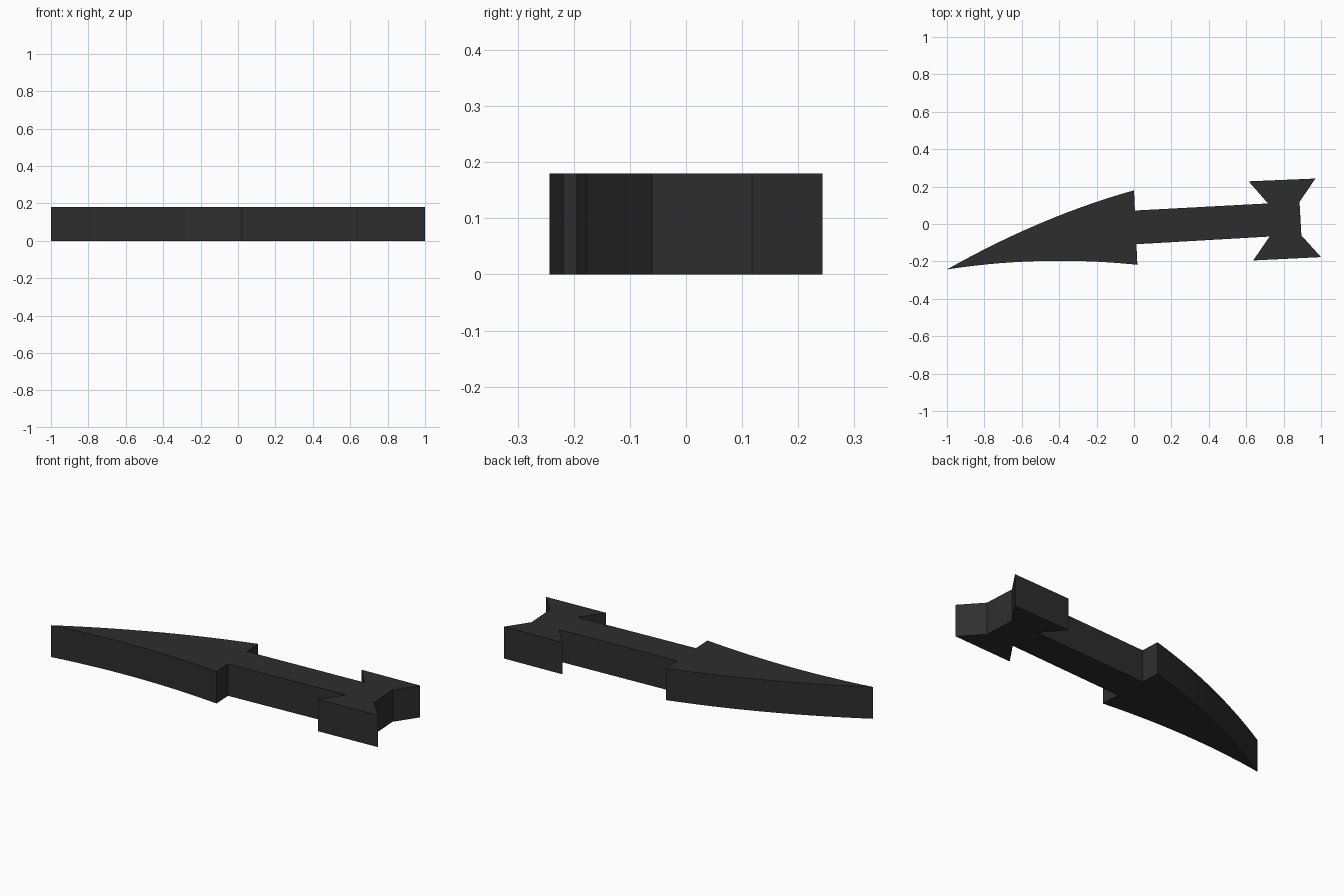
import bpy, bmesh
from mathutils import Vector

if "Cube" in bpy.data.objects:
    bpy.data.objects.remove(bpy.data.objects["Cube"])

HEIGHT = 0.18
STEPS = 14


def bezier(a, c, b):
    """Points of a quadratic curve from a to b, bowed towards c."""
    a, c, b = Vector(a), Vector(c), Vector(b)
    ts = [i / STEPS for i in range(STEPS + 1)]
    return [a * (1 - t) ** 2 + c * 2 * t * (1 - t) + b * t * t for t in ts]


# Curved blade-like head, from the tip out to the two barbs
tip = (-1.0, -0.243)
lower = bezier(tip, (-0.5, -0.165), (0.018, -0.218))
upper = bezier((0.0, 0.18), (-0.5, 0.04), tip)[:-1]

# Shaft and notched tail, counter-clockwise from the lower barb
tail = [(0.013, -0.108), (0.725, -0.067), (0.637, -0.195), (1.0, -0.177),
        (0.895, -0.061), (0.885, 0.118), (0.97, 0.243), (0.613, 0.228),
        (0.716, 0.11), (0.005, 0.072)]
outline = lower + [Vector(p) for p in tail] + upper

# Extrude the outline into a solid slab
bm = bmesh.new()
base = bm.faces.new([bm.verts.new((p.x, p.y, 0)) for p in outline])
top = bmesh.ops.extrude_face_region(bm, geom=[base], use_keep_orig=True)
bmesh.ops.translate(bm, vec=(0, 0, HEIGHT),
                    verts=[v for v in top["geom"] if isinstance(v, bmesh.types.BMVert)])
bmesh.ops.recalc_face_normals(bm, faces=bm.faces)
mesh = bpy.data.meshes.new("arrow")
bm.to_mesh(mesh)
bm.free()

black = bpy.data.materials.new("charcoal_black")
black.diffuse_color = (0.027, 0.027, 0.028, 1)
black.use_nodes = True
black.node_tree.nodes["Principled BSDF"].inputs["Base Color"].default_value = black.diffuse_color
mesh.materials.append(black)

arrow = bpy.data.objects.new("arrow", mesh)
bpy.context.collection.objects.link(arrow)

# Smooth the curved blade sides, keep every corner sharp
bpy.context.view_layer.objects.active = arrow
arrow.select_set(True)
bpy.ops.object.shade_smooth_by_angle(angle=0.35)
